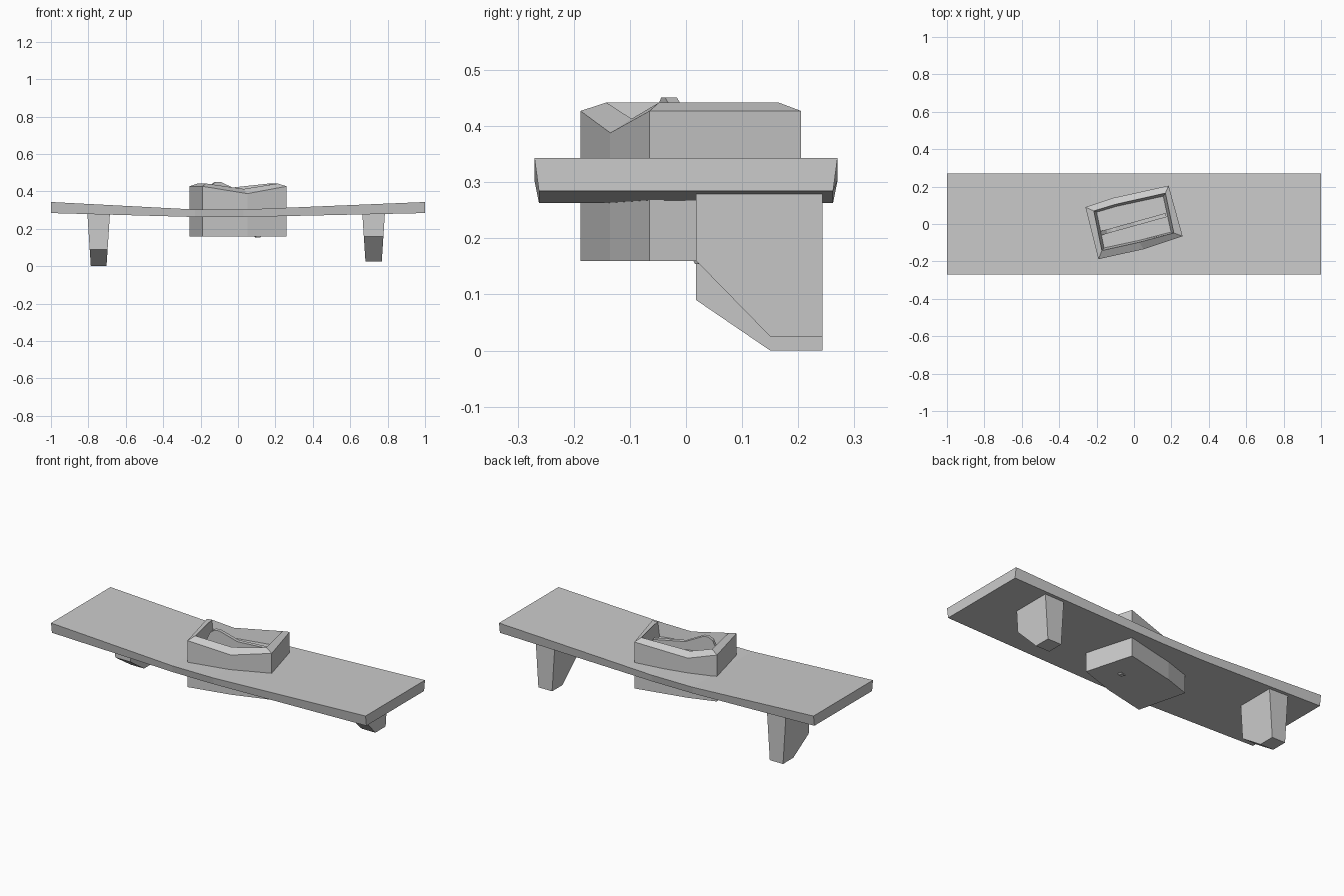
import bpy, math
from mathutils import Vector

if "Cube" in bpy.data.objects:
    bpy.data.objects.remove(bpy.data.objects["Cube"])


def make(name, verts, faces):
    me = bpy.data.meshes.new(name)
    me.from_pydata([tuple(v) for v in verts], [], faces)
    me.validate()
    ob = bpy.data.objects.new(name, me)
    bpy.context.collection.objects.link(ob)
    # consistent outward normals
    import bmesh
    bm = bmesh.new()
    bm.from_mesh(me)
    bmesh.ops.recalc_face_normals(bm, faces=bm.faces)
    bm.to_mesh(me)
    bm.free()
    return ob


def loft(name, rings):
    """Skin a list of equal-length closed rings and cap both ends."""
    n = len(rings[0])
    faces = [(k * n + i, k * n + (i + 1) % n, (k + 1) * n + (i + 1) % n, (k + 1) * n + i)
             for k in range(len(rings) - 1) for i in range(n)]
    faces += [tuple(range(n))[::-1], tuple(range((len(rings) - 1) * n, len(rings) * n))]
    return make(name, [v for r in rings for v in r], faces)


# bent plank: x, top z, bottom z
stations = [(-1, .343, .284), (-.23, .303, .263), (.03, .303, .263), (1, .343, .284)]
loft("plank", [[(x, -.27, t), (x, .27, t), (x, .262, b), (x, -.262, b)]
               for x, t, b in stations])

# skewed six-sided box with a dipped, sloping rim and a recess
outer = [(-.26, .09), (-.11, .14), (.185, .205), (.26, -.065), (.05, -.135), (-.19, -.188)]
inner = [(-.215, .07), (-.10, .105), (.168, .165), (.213, -.048), (.03, -.097), (-.172, -.142)]
dips = (1, 4)


def ring(pts, z, dip_z):
    return [(x, y, dip_z if i in dips else z) for i, (x, y) in enumerate(pts)]


floor = [(x * .93, y * .9) for x, y in inner]
loft("box", [ring(outer, .16, .16), ring(outer, .427, .388),
             ring(inner, .442, .413), ring(floor, .36, .36)])

# thin divider running through the box, humped at one end, poking out below
along = Vector((.963, .268, 0))
side = Vector((-.268, .963, 0)) * .011
profile = [(-.185, .36), (-.15, .435), (-.125, .451), (-.10, .451), (0, .405),
           (.178, .39), (.178, .30), (.135, .165), (.12, .154), (.10, .154),
           (.07, .17), (-.185, .30)]
loft("divider", [[along * s + side * k + Vector((0, 0, z)) for s, z in profile]
                 for k in (-1, 1)])


# tapered legs: side profile in y, z, narrowing toward the foot
def leg(name, cx, foot, knee):
    prof = [(.018, .283), (.243, .283), (.243, foot), (.15, foot), (.018, knee)]
    loft(name, [[(cx + k * (.042 + .065 * z), y, z) for y, z in prof] for k in (-1, 1)])


leg("left_leg", -.745, 0, .09)
leg("right_leg", .725, .025, .16)
